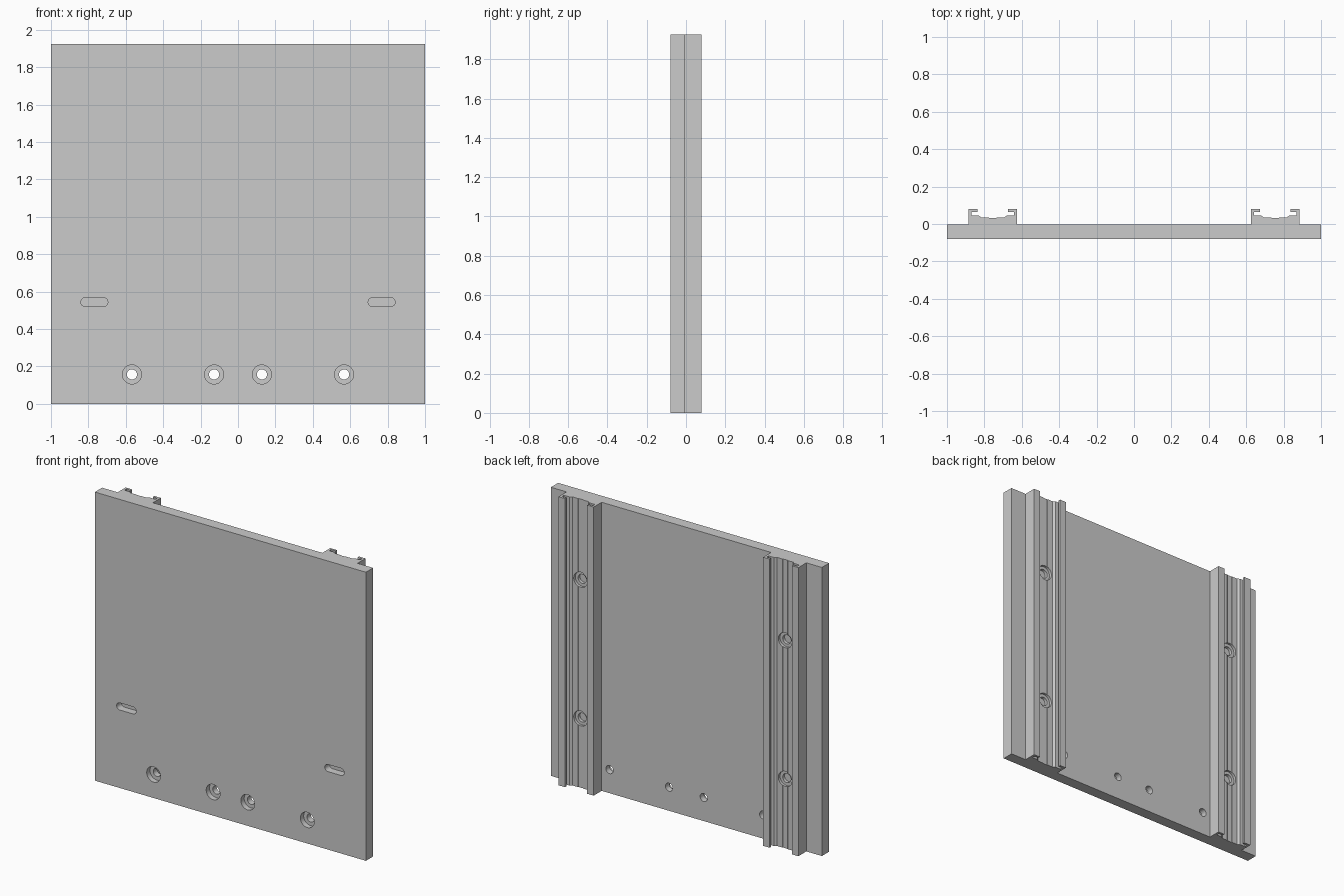
import bpy, bmesh, math

if "Cube" in bpy.data.objects:
    bpy.data.objects.remove(bpy.data.objects["Cube"])

HEIGHT = 1.925
FRONT, BACK = -0.08, -0.004      # plate faces in y
RAIL_X = 0.755


def extrude(name, pts, start, vec):
    """Close the 3D outline pts and extrude it along vec."""
    me = bpy.data.meshes.new(name)
    bm = bmesh.new()
    face = bm.faces.new([bm.verts.new(p) for p in pts])
    bmesh.ops.translate(bm, verts=bm.verts, vec=start)
    res = bmesh.ops.extrude_face_region(bm, geom=[face], use_keep_orig=True)
    top = [v for v in res["geom"] if isinstance(v, bmesh.types.BMVert)]
    bmesh.ops.translate(bm, verts=top, vec=vec)
    bmesh.ops.recalc_face_normals(bm, faces=bm.faces)
    bm.to_mesh(me)
    bm.free()
    ob = bpy.data.objects.new(name, me)
    bpy.context.collection.objects.link(ob)
    return ob


def drill(target, x, z, r, y0, y1, half_slot=0.0, n=32):
    """Cut a round or slotted hole from y0 to y1."""
    pts = []
    for i in range(n):
        a = 2 * math.pi * (i + 0.5) / n
        side = half_slot if math.cos(a) > 0 else -half_slot
        pts.append((r * math.cos(a) + side, 0, r * math.sin(a)))
    cutter = extrude("hole_cutter", pts, (x, y0, z), (0, y1 - y0, 0))
    cutter.hide_render = True
    mod = target.modifiers.new("hole", 'BOOLEAN')
    mod.operation, mod.solver, mod.object = 'DIFFERENCE', 'EXACT', cutter
    bpy.context.view_layer.objects.active = target
    bpy.ops.object.modifier_apply(modifier=mod.name)
    bpy.data.objects.remove(cutter)


# Main plate
plate = extrude("plate", [(-1, FRONT, 0), (1, FRONT, 0), (1, BACK, 0), (-1, BACK, 0)],
                (0, 0, 0), (0, 0, HEIGHT))

# Counterbored screw holes along the bottom
for x in (-0.567, -0.128, 0.128, 0.567):
    drill(plate, x, 0.157, 0.051, FRONT - 0.02, FRONT + 0.035)
    drill(plate, x, 0.157, 0.027, FRONT - 0.02, BACK + 0.02)

# Front slots
for s in (-1, 1):
    drill(plate, s * 0.768, 0.544, 0.024, FRONT - 0.02, FRONT + 0.05, half_slot=0.048)

# Lipped rails on the back; half profile mirrored about the rail centre
half = [(0.13, BACK), (0.13, 0.08), (0.082, 0.08), (0.082, 0.065), (0.114, 0.065),
        (0.114, 0.045), (0.075, 0.045), (0.06, 0.034), (0.02, 0.034), (0.016, 0.031)]
outline = [(x, y, 0) for x, y in half] + [(-x, y, 0) for x, y in reversed(half)]
for s, side in ((-1, "left"), (1, "right")):
    rail = extrude(side + "_rail", outline, (s * RAIL_X, 0, 0), (0, 0, HEIGHT))
    for z in (0.462, 1.387):
        drill(rail, s * RAIL_X, z, 0.05, 0.016, 0.06)
        drill(rail, s * RAIL_X, z, 0.03, BACK - 0.02, 0.06)

# Smooth the hole walls, keep edges sharp
for ob in bpy.context.collection.objects:
    ob.select_set(True)
bpy.context.view_layer.objects.active = plate
bpy.ops.object.shade_smooth_by_angle(angle=math.radians(15))
